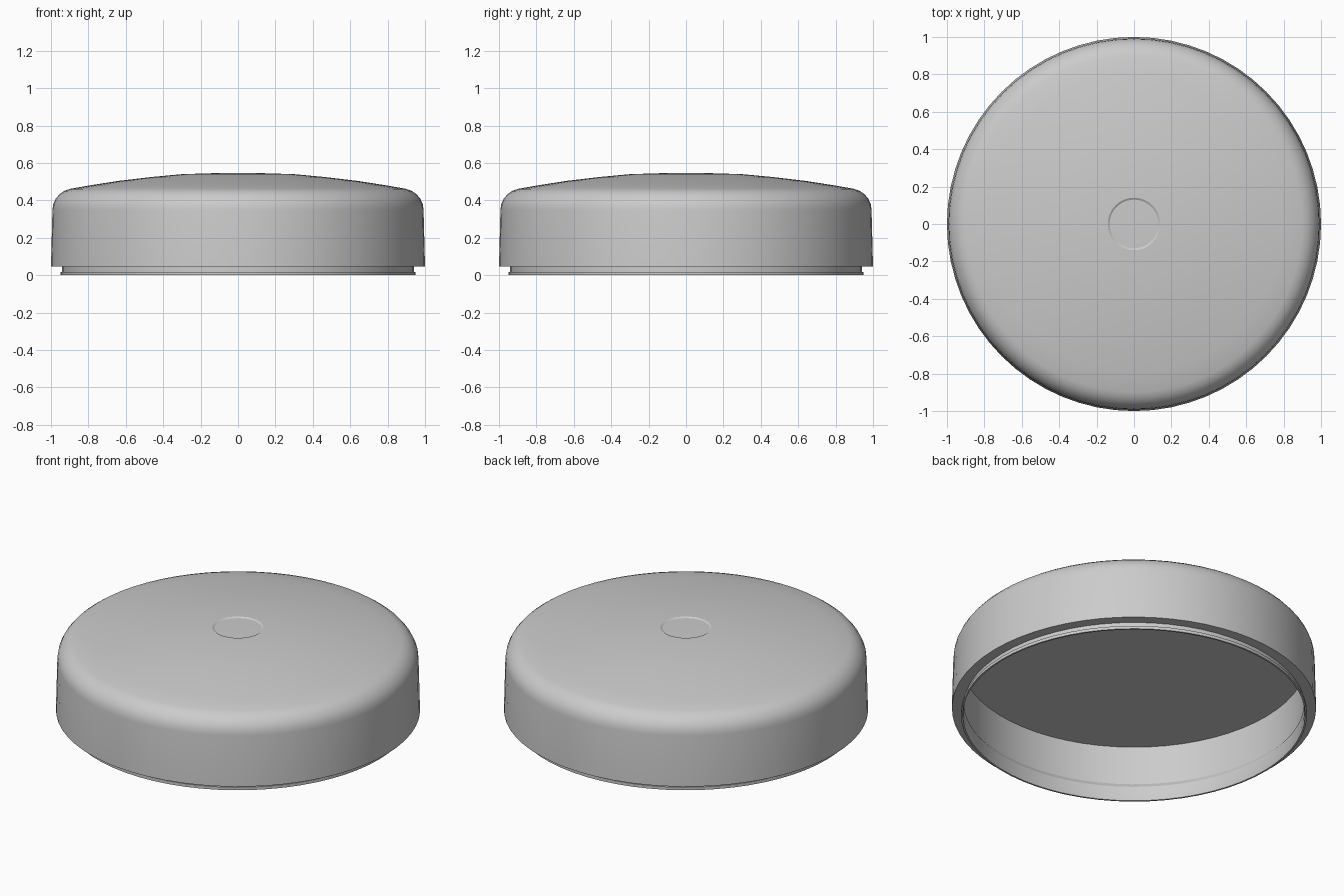
import bpy, bmesh
from math import sin, cos, pi

if "Cube" in bpy.data.objects:
    bpy.data.objects.remove(bpy.data.objects["Cube"])

SEGMENTS = 64


def lathe(name, profile):
    """Revolve an (r, z) profile around z; r = 0 closes at a pole."""
    bm = bmesh.new()
    rings = []
    for r, z in profile:
        if r == 0:
            rings.append([bm.verts.new((0, 0, z))] * SEGMENTS)
        else:
            rings.append([bm.verts.new((r * cos(2 * pi * i / SEGMENTS),
                                        r * sin(2 * pi * i / SEGMENTS), z))
                          for i in range(SEGMENTS)])
    for a, b in zip(rings, rings[1:]):
        for i in range(SEGMENTS):
            j = (i + 1) % SEGMENTS
            bm.faces.new(list(dict.fromkeys((a[i], a[j], b[j], b[i]))))
    bmesh.ops.recalc_face_normals(bm, faces=bm.faces)
    mesh = bpy.data.meshes.new(name)
    bm.to_mesh(mesh)
    bm.free()
    ob = bpy.data.objects.new(name, mesh)
    bpy.context.collection.objects.link(ob)
    bpy.context.view_layer.objects.active = ob
    ob.select_set(True)
    bpy.ops.object.shade_smooth_by_angle(angle=0.5)
    return ob


# Shallow dimple and gently domed top
top = [(0, 0.541), (0.13, 0.539), (0.14, 0.545), (0.30, 0.540),
       (0.46, 0.525), (0.64, 0.504), (0.80, 0.479), (0.90, 0.461)]
# Rounded shoulder and slightly flared side wall
side = [(0.93, 0.450), (0.955, 0.432), (0.975, 0.408),
        (0.988, 0.38), (0.992, 0.35), (1.0, 0.045)]
# Recessed neck with a thin snap rim below it
rim = [(0.94, 0.045), (0.94, 0.018), (0.95, 0.018), (0.95, 0), (0.94, 0)]
# Hollow inside with a small bead and a flat ceiling
inside = [(0.935, 0.02), (0.935, 0.085), (0.95, 0.11), (0.95, 0.345), (0, 0.345)]

lathe("lid", top + side + rim + inside)
